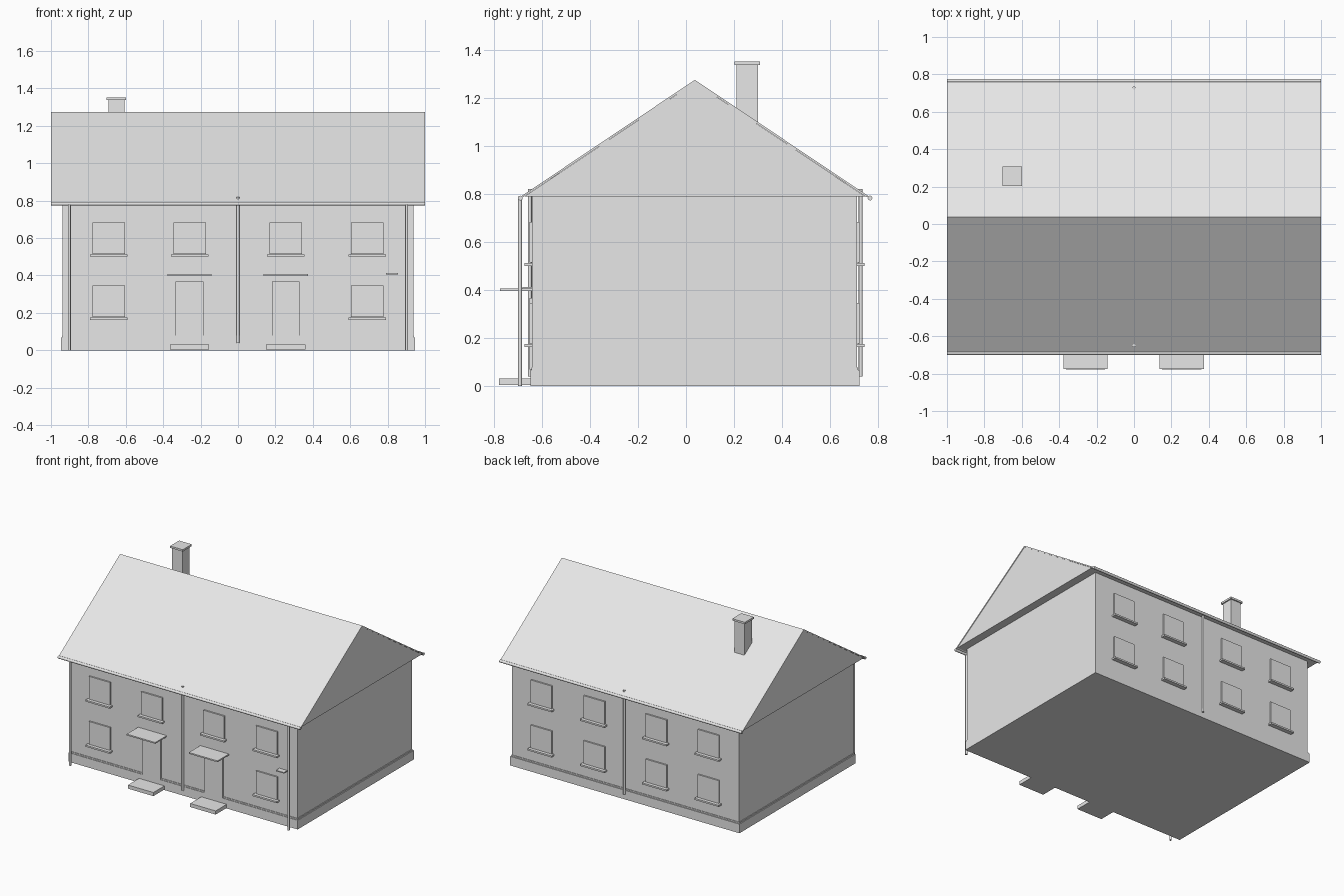
import bpy
import bmesh
import math
from mathutils import Matrix, Vector

cube = bpy.data.objects.get("Cube")
if cube:
    bpy.data.objects.remove(cube, do_unlink=True)

GREY = (0.8, 0.8, 0.8, 1)
mat = bpy.data.materials.new("pale_grey")
mat.use_nodes = True
mat.diffuse_color = GREY
mat.node_tree.nodes["Principled BSDF"].inputs["Base Color"].default_value = GREY


def finish(name, bm):
    bmesh.ops.recalc_face_normals(bm, faces=bm.faces)
    mesh = bpy.data.meshes.new(name)
    bm.to_mesh(mesh)
    bm.free()
    mesh.materials.append(mat)
    ob = bpy.data.objects.new(name, mesh)
    bpy.context.collection.objects.link(ob)
    return ob


def box(name, x, y, z):
    """Box from (low, high) pairs on each axis."""
    bm = bmesh.new()
    spans = (x, y, z)
    size = [b - a for a, b in spans]
    mid = [(a + b) / 2 for a, b in spans]
    bmesh.ops.create_cube(bm, size=1, matrix=Matrix.Translation(mid) @ Matrix.Diagonal((*size, 1)))
    return finish(name, bm)


def rod(name, a, b, r):
    """Round rod from point a to point b."""
    a, b = Vector(a), Vector(b)
    d = b - a
    turn = d.to_track_quat('Z', 'Y').to_matrix().to_4x4()
    bm = bmesh.new()
    bmesh.ops.create_cone(bm, cap_ends=True, segments=12, radius1=r, radius2=r,
                          depth=d.length, matrix=Matrix.Translation((a + b) / 2) @ turn)
    ob = finish(name, bm)
    bpy.ops.object.select_all(action='DESELECT')
    ob.select_set(True)
    bpy.context.view_layer.objects.active = ob
    bpy.ops.object.shade_smooth_by_angle(angle=math.radians(40))


def prism(name, profile, half):
    """Extrude a (y, z) profile along x."""
    bm = bmesh.new()
    face = bm.faces.new([bm.verts.new((-half, y, z)) for y, z in profile])
    ext = bmesh.ops.extrude_face_region(bm, geom=[face])
    verts = [v for v in ext["geom"] if isinstance(v, bmesh.types.BMVert)]
    bmesh.ops.translate(bm, verts=verts, vec=(2 * half, 0, 0))
    return finish(name, bm)


FRONT, BACK = -0.64, 0.712
RIDGE_Y, RIDGE_Z = 0.037, 1.275
EAVE_Z, EAVE = 0.787, 0.728

# Walls and plinth
box("plinth", (-0.947, 0.947), (-0.648, 0.722), (0, 0.068))
box("drip_bead", (-0.942, 0.942), (FRONT - 0.004, BACK + 0.004), (0.066, 0.078))
box("walls", (-0.938, 0.938), (FRONT, BACK), (0.07, 0.795))

# Roof: closed gable body under a thin covering
prism("gable_body", [(RIDGE_Y - EAVE + 0.02, EAVE_Z + 0.003), (RIDGE_Y + EAVE - 0.02, EAVE_Z + 0.003),
                     (RIDGE_Y, RIDGE_Z - 0.01)], 0.998)
prism("roof_covering", [(RIDGE_Y - EAVE, EAVE_Z), (RIDGE_Y, RIDGE_Z), (RIDGE_Y + EAVE, EAVE_Z),
                        (RIDGE_Y + EAVE - 0.014, EAVE_Z), (RIDGE_Y, RIDGE_Z - 0.01),
                        (RIDGE_Y - EAVE + 0.014, EAVE_Z)], 1.0)

# Gutters and downpipes
for side, y in (("front", -0.69), ("back", 0.766)):
    rod(side + "_gutter", (-1, y, 0.783), (1, y, 0.783), 0.01)
for side, y in (("front", -0.65), ("back", 0.727)):
    rod(side + "_middle_downpipe", (0, y, 0.04), (0, y, 0.82), 0.008)
for side, x in (("right", -0.902), ("left", 0.902)):
    rod(side + "_corner_downpipe", (x, -0.691, 0), (x, -0.691, 0.785), 0.008)


# Windows with sills
def window(name, x, z, wall, out):
    box(name + "_pane", (x - 0.087, x + 0.087), sorted((wall - out * 0.01, wall + out * 0.011)), (z, z + 0.17))
    box(name + "_sill", (x - 0.1, x + 0.1), sorted((wall - out * 0.01, wall + out * 0.032)), (z - 0.014, z - 0.002))


for i, x in enumerate((-0.69, -0.258, 0.255, 0.69)):
    for floor, z in (("lower", 0.177), ("upper", 0.514)):
        window(f"back_{floor}_window_{i}", x, z, BACK, 1)
        if floor == "upper" or abs(x) > 0.5:
            window(f"front_{floor}_window_{i}", x, z, FRONT, -1)

# Doors with canopies and steps
for side, x in (("right", -0.259), ("left", 0.255)):
    box(side + "_door", (x - 0.074, x + 0.074), (FRONT - 0.012, FRONT + 0.01), (0.07, 0.368))
    box(side + "_canopy", (x - 0.118, x + 0.118), (-0.775, FRONT + 0.01), (0.397, 0.407))
    box(side + "_step", (x - 0.105, x + 0.105), (-0.778, FRONT), (0.004, 0.031))

# Small wall ledge
box("wall_ledge", (0.79, 0.855), (-0.68, FRONT + 0.01), (0.405, 0.413))

# Chimney
box("chimney_stack", (-0.692, -0.608), (0.211, 0.299), (1.0, 1.34))
box("chimney_cap", (-0.702, -0.598), (0.202, 0.308), (1.337, 1.351))
